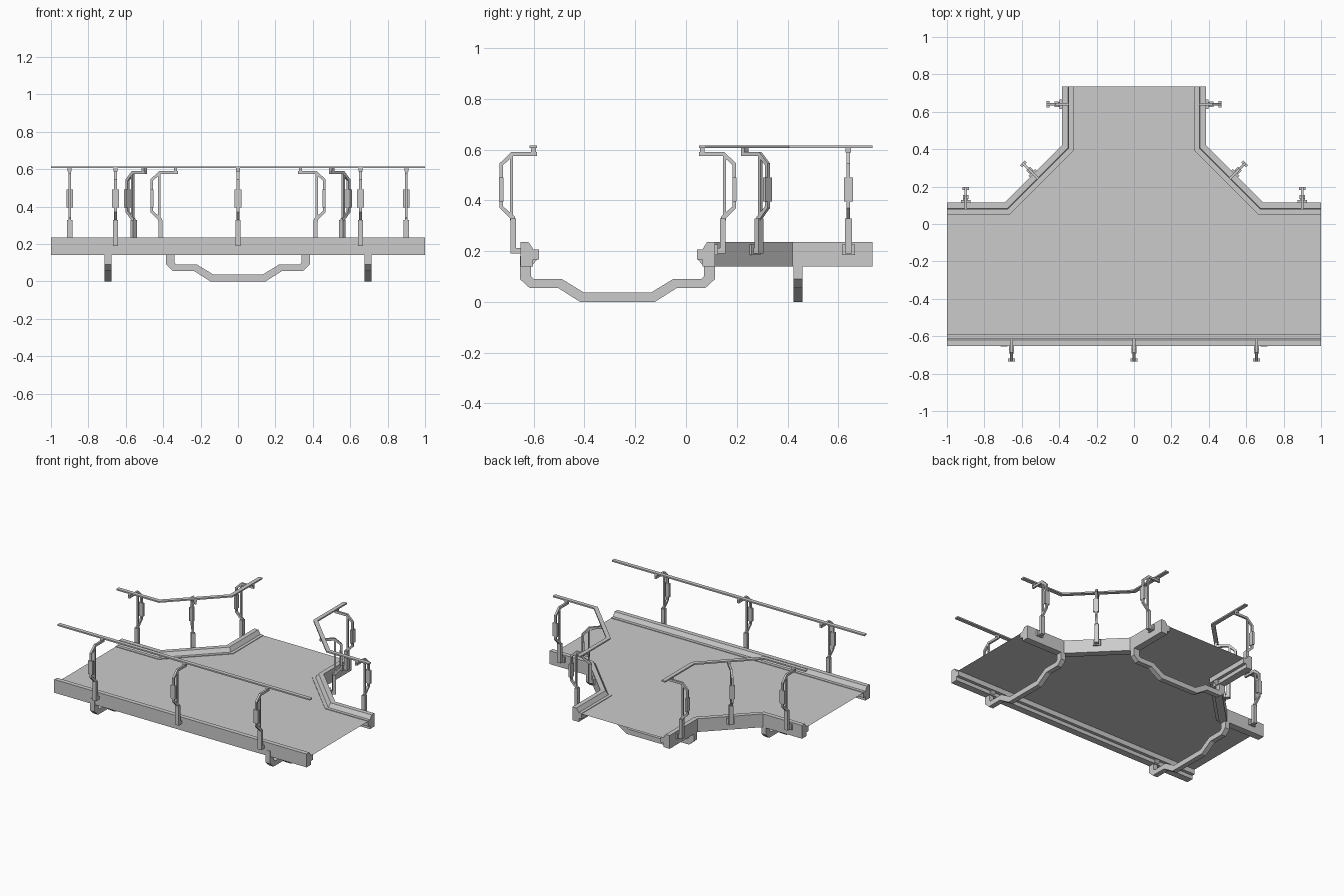
import bpy, bmesh, math
from mathutils import Matrix, Vector

cube = bpy.data.objects.get("Cube")
if cube:
    bpy.data.objects.remove(cube, do_unlink=True)

gray = bpy.data.materials.new("plain gray")
gray.use_nodes = True
COLOR = (0.6, 0.6, 0.6, 1)
gray.diffuse_color = COLOR
gray.node_tree.nodes["Principled BSDF"].inputs["Base Color"].default_value = COLOR


def finish(name, bm, matrix=Matrix()):
    bmesh.ops.recalc_face_normals(bm, faces=bm.faces)
    mesh = bpy.data.meshes.new(name)
    bm.to_mesh(mesh)
    bm.free()
    mesh.materials.append(gray)
    obj = bpy.data.objects.new(name, mesh)
    obj.matrix_world = matrix
    bpy.context.collection.objects.link(obj)
    return obj


def inset_path(path, d):
    """Offset an open 2D path to its left with mitred corners."""
    pts = [Vector(p) for p in path]
    dirs = [(b - a).normalized() for a, b in zip(pts, pts[1:])]
    norms = [Vector((-v.y, v.x)) for v in dirs]
    out = []
    for i, p in enumerate(pts):
        a, b = norms[max(i - 1, 0)], norms[min(i, len(norms) - 1)]
        out.append(p + (a + b) * d / (1 + a.dot(b)))
    return out


def sweep(name, path, profile, side=1):
    """Carry a (inset, height) profile along a path; side=-1 mirrors in x."""
    bm = bmesh.new()
    rows = [[bm.verts.new((p.x * side, p.y, z)) for p in inset_path(path, d)]
            for d, z in profile]
    for r, row in enumerate(rows):
        nxt = rows[(r + 1) % len(rows)]
        for i in range(len(path) - 1):
            bm.faces.new((row[i], row[i + 1], nxt[i + 1], nxt[i]))
    for end in (0, -1):
        bm.faces.new([row[end] for row in rows])
    return finish(name, bm)


def add_plate(bm, outline, width):
    """Closed (u, z) outline given thickness along local y."""
    a, b = ([bm.verts.new((u, s * width / 2, z)) for u, z in outline] for s in (-1, 1))
    bm.faces.new(a)
    bm.faces.new(b)
    for i in range(len(a)):
        j = (i + 1) % len(a)
        bm.faces.new((a[i], a[j], b[j], b[i]))


def add_block(bm, u0, u1, z0, z1, width):
    add_plate(bm, [(u0, z0), (u1, z0), (u1, z1), (u0, z1)], width)


# Edge lines of the T-shaped walkway
BACK = [(1, .115), (.69, .115), (.385, .42), (.385, .735)]
FRONT = [(-1, -.652), (1, -.652)]

CURB = [(0, .14), (0, .235), (.032, .235), (.05, .207),
        (.072, .207), (.072, .167), (.05, .167), (.05, .14)]
RAIL = [(.036, .605), (.036, .615), (.064, .615), (.064, .605)]

# Deck sheet
bm = bmesh.new()
right = inset_path(BACK, .06)
outline = inset_path(FRONT, .06) + right + [Vector((-p.x, p.y)) for p in reversed(right)]
bm.faces.new([bm.verts.new((p.x, p.y, .203)) for p in outline])
finish("deck", bm)

# Curbs and handrails
for label, path, side in (("front", FRONT, 1), ("back_left", BACK, 1), ("back_right", BACK, -1)):
    sweep(label + "_curb", path, CURB, side)
    sweep(label + "_handrail", path, RAIL, side)

# Bent support braces below the deck
UNDER = [(.385, .14), (.385, .09), (.347, .055), (.235, .055), (.148, 0)]
OVER = [(.133, .037), (.22, .09), (.33, .09), (.34, .1), (.34, .14), (.316, .167), (.34, .18), (.385, .18)]


def brace(name, x, y, angle):
    half = OVER[::-1]
    bm = bmesh.new()
    # the outline runs along the underside, then back along the top
    low = UNDER + [(-u, z) for u, z in reversed(UNDER)]
    top = [(-u, z) for u, z in half] + OVER
    add_plate(bm, low + top, .036)
    finish(name, bm, Matrix.Translation((x, y, 0)) @ Matrix.Rotation(angle, 4, 'Z'))


brace("left_brace", .695, -.27, math.pi / 2)
brace("right_brace", -.695, -.27, math.pi / 2)
brace("branch_brace", 0, .442, 0)

# Railing posts: local x points outward from the curb face
HOOP = [(.022, .325), (.038, .325), (.083, .37), (.083, .545), (.036, .59), (-.064, .59),
        (-.064, .574), (.03, .574), (.069, .538), (.069, .376), (.022, .335)]


def post(name, x, y, angle, bracket):
    bm = bmesh.new()
    add_plate(bm, HOOP, .014)
    add_block(bm, .03, .042, .32, .58, .012)      # inner bar
    add_block(bm, .068, .084, .395, .49, .036)    # grip block
    add_block(bm, .018, .04, .19, .328, .028)     # lower stem
    add_block(bm, -.005, .04, .19, .212, .026)    # foot
    add_block(bm, -.06, -.042, .588, .606, .022)  # rail seat
    if bracket:
        add_block(bm, -.002, .012, .185, .225, .05)
    finish(name, bm, Matrix.Translation((x, y, 0)) @ Matrix.Rotation(angle, 4, 'Z'))


for i, x in enumerate((-.655, 0, .655)):
    post(f"front_post_{i + 1}", x, -.652, -math.pi / 2, False)
for side, label in ((1, "left"), (-1, "right")):
    for part, x, y, deg in (("main", .9, .115, 90), ("corner", .5375, .2675, 45), ("branch", .385, .64, 0)):
        post(f"{label}_{part}_post", side * x, y, math.radians(deg if side > 0 else 180 - deg), True)
